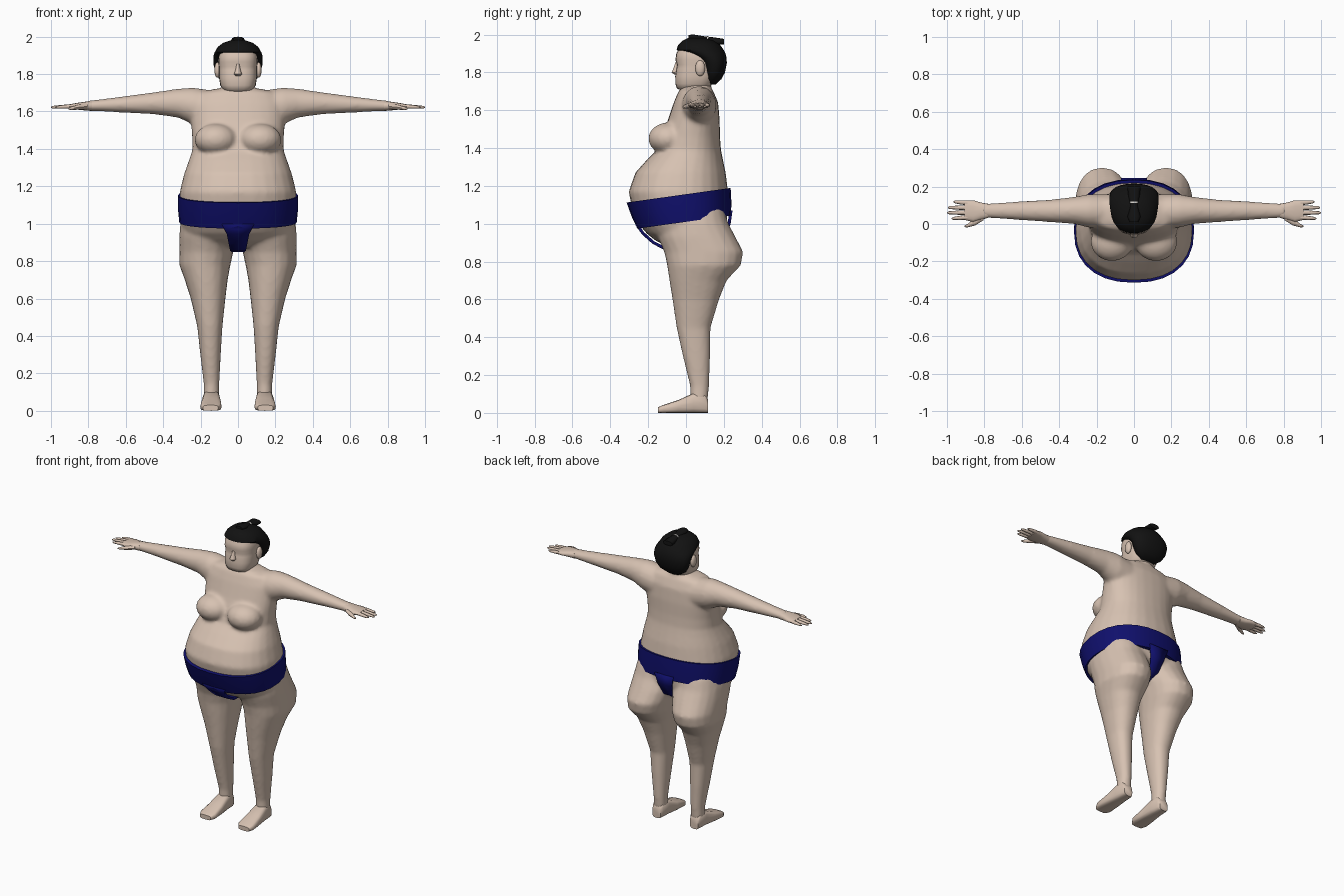
import bpy, bmesh, math
from mathutils import Matrix


def material(name, rgb):
    m = bpy.data.materials.new(name)
    m.diffuse_color = (*rgb, 1)
    return m


SKIN = material("skin", (0.68, 0.54, 0.445))
NAVY = material("navy_cloth", (0.005, 0.005, 0.15))
BLACK = material("black_hair", (0.006, 0.006, 0.006))
PALE = material("pale_tie", (0.75, 0.72, 0.68))


def loft(bm, axis, rings, n=20, p=2.0, sx=1):
    """Closed tube along an axis; ring = (position, a_min, a_max, b_min, b_max)."""
    loops = []
    for pos, a0, a1, b0, b1 in rings:
        loop = []
        for i in range(n):
            t = 2 * math.pi * i / n
            c, s = math.cos(t), math.sin(t)
            a = (a0 + a1) / 2 + (a1 - a0) / 2 * math.copysign(abs(c) ** (2 / p), c)
            b = (b0 + b1) / 2 + (b1 - b0) / 2 * math.copysign(abs(s) ** (2 / p), s)
            x, y, z = {"x": (pos, a, b), "y": (a, pos, b), "z": (a, b, pos)}[axis]
            loop.append(bm.verts.new((x * sx, y, z)))
        loops.append(loop)
    for l0, l1 in zip(loops, loops[1:]):
        for i in range(n):
            j = (i + 1) % n
            bm.faces.new((l0[i], l0[j], l1[j], l1[i]))
    bm.faces.new(loops[0])
    bm.faces.new(loops[-1][::-1])


def ball(bm, loc, scale, segs=16):
    mat = Matrix.Translation(loc) @ Matrix.Diagonal((*scale, 1))
    bmesh.ops.create_uvsphere(bm, u_segments=segs, v_segments=segs // 2 + 2, radius=1, matrix=mat)


def finish(name, bm, mat, mirror=False, angle=50):
    bmesh.ops.recalc_face_normals(bm, faces=bm.faces[:])
    me = bpy.data.meshes.new(name)
    bm.to_mesh(me)
    bm.free()
    me.materials.append(mat)
    ob = bpy.data.objects.new(name, me)
    bpy.context.collection.objects.link(ob)
    bpy.ops.object.select_all(action="DESELECT")
    ob.select_set(True)
    bpy.context.view_layer.objects.active = ob
    bpy.ops.object.shade_smooth_by_angle(angle=math.radians(angle))
    if mirror:
        ob.modifiers.new("mirror", "MIRROR").use_mirror_merge = False
    return ob


def sym(rows):
    """(z, half_width, y_front, y_back) to centred rings."""
    return [(z, -w, w, y0, y1) for z, w, y0, y1 in rows]


# Body: torso, chest, arms and legs fused into one skin
bm = bmesh.new()
loft(bm, "z", sym([
    (0.875, 0.17, -0.09, 0.12), (0.91, 0.25, -0.16, 0.17), (0.95, 0.29, -0.21, 0.20),
    (1.0, 0.305, -0.25, 0.215), (1.08, 0.312, -0.285, 0.222), (1.17, 0.312, -0.303, 0.222),
    (1.27, 0.287, -0.268, 0.21), (1.34, 0.262, -0.205, 0.195), (1.39, 0.245, -0.155, 0.185),
    (1.46, 0.245, -0.13, 0.18), (1.55, 0.252, -0.095, 0.178), (1.64, 0.25, -0.065, 0.17),
    (1.70, 0.21, -0.04, 0.145), (1.722, 0.12, -0.02, 0.125)]), n=28, p=2.3)
loft(bm, "z", sym([(1.64, 0.09, -0.02, 0.14), (1.71, 0.082, -0.015, 0.135),
                   (1.79, 0.08, -0.01, 0.13)]))
for s in (1, -1):
    ball(bm, (s * 0.118, -0.095, 1.45), (0.115, 0.105, 0.085))
    loft(bm, "x", [
        (0.12, -0.03, 0.16, 1.50, 1.71), (0.24, -0.02, 0.16, 1.53, 1.728),
        (0.32, 0.0, 0.145, 1.567, 1.722), (0.45, 0.01, 0.13, 1.585, 1.703),
        (0.6, 0.02, 0.122, 1.593, 1.683), (0.72, 0.028, 0.114, 1.60, 1.667),
        (0.81, 0.033, 0.107, 1.603, 1.657)], sx=s)
    loft(bm, "z", [
        (1.08, 0.0, 0.29, -0.12, 0.20), (1.0, 0.0, 0.309, -0.16, 0.225),
        (0.93, 0.0, 0.314, -0.15, 0.262), (0.85, 0.025, 0.315, -0.115, 0.303),
        (0.78, 0.04, 0.314, -0.10, 0.29), (0.70, 0.055, 0.285, -0.088, 0.215),
        (0.6, 0.067, 0.253, -0.072, 0.175), (0.45, 0.083, 0.218, -0.05, 0.13),
        (0.3, 0.092, 0.202, -0.017, 0.128), (0.14, 0.1, 0.183, 0.022, 0.122),
        (0.06, 0.102, 0.182, 0.025, 0.115)], p=2.25, sx=s)
body = finish("body", bm, SKIN, angle=180)
remesh = body.modifiers.new("fuse", "REMESH")
remesh.mode = "VOXEL"
remesh.voxel_size = 0.012
remesh.use_smooth_shade = True
soften = body.modifiers.new("soften", "SMOOTH")
soften.factor = 0.5
soften.iterations = 6

# Feet with flat soles
bm = bmesh.new()
loft(bm, "y", [
    (0.117, 0.112, 0.175, 0, 0.07), (0.10, 0.102, 0.182, 0, 0.10), (0.04, 0.098, 0.187, 0, 0.105),
    (-0.04, 0.09, 0.197, 0, 0.068), (-0.12, 0.088, 0.202, 0, 0.042),
    (-0.147, 0.105, 0.188, 0, 0.03)], n=16, p=3.5)
finish("foot", bm, SKIN, mirror=True)

# Hands: palm, four fingers and a thumb
bm = bmesh.new()
loft(bm, "x", [
    (0.78, 0.033, 0.108, 1.603, 1.657), (0.82, 0.022, 0.115, 1.606, 1.652),
    (0.86, 0.01, 0.127, 1.61, 1.646), (0.905, 0.022, 0.126, 1.614, 1.638)], n=16, p=2.4)
for y0, y1, tip in ((0.035, 0.03, 0.975), (0.061, 0.06, 1.0), (0.087, 0.088, 0.995), (0.113, 0.118, 0.965)):
    loft(bm, "x", [
        (0.89, y0 - 0.013, y0 + 0.013, 1.615, 1.639),
        ((0.89 + tip) / 2, (y0 + y1) / 2 - 0.011, (y0 + y1) / 2 + 0.011, 1.615, 1.635),
        (tip - 0.01, y1 - 0.008, y1 + 0.008, 1.616, 1.63),
        (tip, y1 - 0.003, y1 + 0.003, 1.62, 1.626)], n=8)
loft(bm, "x", [(0.805, 0.02, 0.06, 1.612, 1.642), (0.85, -0.008, 0.03, 1.61, 1.636),
               (0.89, -0.018, 0.0, 1.608, 1.626), (0.907, -0.017, -0.009, 1.61, 1.618)], n=8)
finish("hand", bm, SKIN, mirror=True)

# Head with jaw, brow and eye hollow
bm = bmesh.new()
loft(bm, "z", sym([
    (1.70, 0.05, -0.015, 0.10), (1.715, 0.08, -0.048, 0.12), (1.74, 0.095, -0.056, 0.14),
    (1.78, 0.101, -0.057, 0.16), (1.82, 0.102, -0.051, 0.17), (1.84, 0.102, -0.047, 0.17),
    (1.865, 0.104, -0.056, 0.17), (1.90, 0.102, -0.051, 0.16), (1.94, 0.085, -0.03, 0.13)]), n=24, p=2.7)
finish("head", bm, SKIN)

# Nose and ears
bm = bmesh.new()
loft(bm, "z", sym([(1.79, 0.014, -0.065, -0.03), (1.80, 0.021, -0.077, -0.03),
                   (1.825, 0.013, -0.066, -0.03), (1.855, 0.008, -0.056, -0.03)]), n=10)
finish("nose", bm, SKIN)
bm = bmesh.new()
ball(bm, (0.11, 0.075, 1.822), (0.016, 0.026, 0.042), 12)
finish("ear", bm, SKIN, mirror=True)

# Hair cap, fuller at the back
bm = bmesh.new()
loft(bm, "z", sym([
    (1.735, 0.05, 0.11, 0.155), (1.765, 0.095, 0.10, 0.188), (1.80, 0.118, 0.093, 0.206),
    (1.85, 0.131, 0.082, 0.216), (1.88, 0.132, 0.05, 0.214), (1.902, 0.13, 0.0, 0.208),
    (1.918, 0.124, -0.05, 0.20), (1.945, 0.108, -0.042, 0.18), (1.967, 0.08, -0.02, 0.15),
    (1.982, 0.035, 0.01, 0.10)]), n=24, p=2.2)
finish("hair", bm, BLACK)

# Topknot folded back to front, with its tie
bm = bmesh.new()
loft(bm, "y", [(0.012, -0.024, 0.024, 1.975, 1.998), (0.04, -0.035, 0.035, 1.965, 2.0),
               (0.10, -0.02, 0.02, 1.955, 1.99), (0.15, -0.03, 0.03, 1.945, 1.985),
               (0.20, -0.036, 0.036, 1.948, 1.977)], n=12, p=2.4)
finish("topknot", bm, BLACK)
bm = bmesh.new()
loft(bm, "y", [(0.111, -0.023, 0.023, 1.955, 1.991), (0.119, -0.023, 0.023, 1.955, 1.991)], n=12)
finish("topknot_tie", bm, PALE)

# Wide belt, tilted down at the front
bm = bmesh.new()
loft(bm, "z", sym([(1.01, 0.314, -0.257, 0.238), (1.08, 0.321, -0.288, 0.24),
                   (1.156, 0.321, -0.314, 0.236)]), n=28, p=2.3)
for v in bm.verts:
    v.co.z += 0.14 * v.co.y
finish("belt", bm, NAVY)

# Cloth strip running from the belly between the legs to the back
bm = bmesh.new()
path = [(-0.262, 1.0, 0.085), (-0.228, 0.95, 0.06), (-0.172, 0.9, 0.05), (-0.10, 0.863, 0.042),
        (0, 0.858, 0.035), (0.10, 0.866, 0.03), (0.19, 0.92, 0.032), (0.228, 1.0, 0.05), (0.238, 1.07, 0.07)]
rows = [[bm.verts.new((w * k, y, z)) for k in (-1, 0, 1)] for y, z, w in path]
for r0, r1 in zip(rows, rows[1:]):
    for i in range(2):
        bm.faces.new((r0[i], r0[i + 1], r1[i + 1], r1[i]))
strip = finish("cloth_strip", bm, NAVY)
thick = strip.modifiers.new("thickness", "SOLIDIFY")
thick.thickness = 0.016
thick.offset = 0
